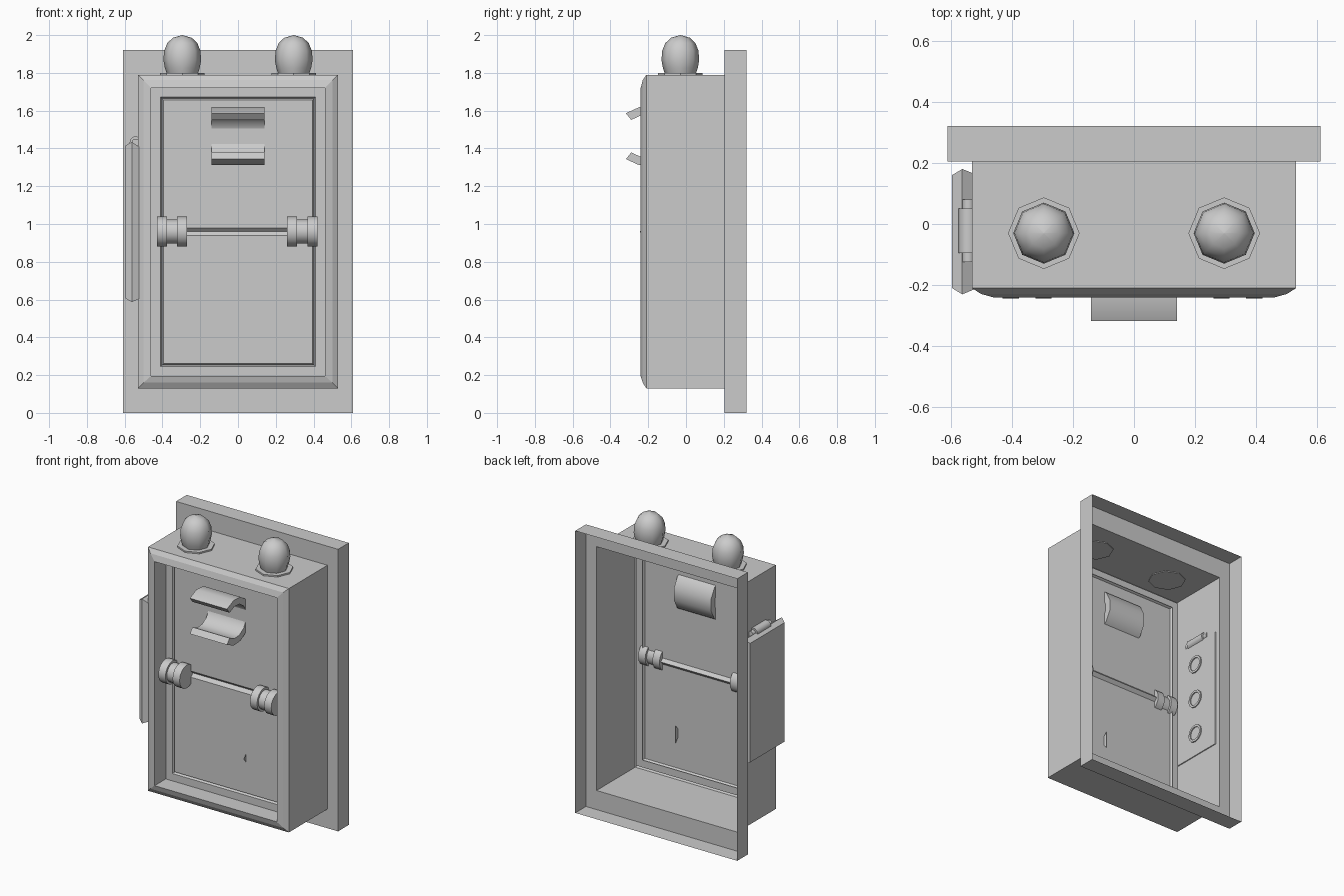
import bpy, bmesh, math

if "Cube" in bpy.data.objects:
    bpy.data.objects.remove(bpy.data.objects["Cube"])

grey = bpy.data.materials.new("plain grey")
grey.diffuse_color = (0.6, 0.6, 0.6, 1)
grey.use_nodes = True
grey.node_tree.nodes["Principled BSDF"].inputs["Base Color"].default_value = grey.diffuse_color


def make(name, verts, faces, smooth=None, solid=True):
    """Mesh object from points and faces; closed solids get their normals fixed."""
    me = bpy.data.meshes.new(name)
    me.from_pydata(verts, [], faces)
    if solid:
        bm = bmesh.new()
        bm.from_mesh(me)
        bmesh.ops.recalc_face_normals(bm, faces=bm.faces)
        bm.to_mesh(me)
        bm.free()
    me.materials.append(grey)
    ob = bpy.data.objects.new(name, me)
    bpy.context.collection.objects.link(ob)
    if smooth:
        bpy.ops.object.select_all(action='DESELECT')
        ob.select_set(True)
        bpy.context.view_layer.objects.active = ob
        bpy.ops.object.shade_smooth_by_angle(angle=math.radians(smooth))
    return ob


def loft(name, loops, cap_start=True, cap_end=True, smooth=None, solid=True):
    """Skin a list of equal-length closed loops."""
    n = len(loops[0])
    verts = [p for l in loops for p in l]
    faces = []
    for k in range(len(loops) - 1):
        for i in range(n):
            j = (i + 1) % n
            faces.append((k * n + i, k * n + j, (k + 1) * n + j, (k + 1) * n + i))
    if cap_start:
        faces.append(tuple(range(n))[::-1])
    if cap_end:
        faces.append(tuple(range(len(verts) - n, len(verts))))
    return make(name, verts, faces, smooth, solid)


def circle(r, n, put):
    return [put(r * math.cos(2 * math.pi * i / n), r * math.sin(2 * math.pi * i / n))
            for i in range(n)]


def rect(hx, z0, z1, y):
    return [(-hx, y, z0), (hx, y, z0), (hx, y, z1), (-hx, y, z1)]


# Housing: open-backed shell with wall flange, rounded bezel, recess and door seam
loft("housing", [rect(*r) for r in (
    (0.61, 0.0, 1.92, 0.32), (0.61, 0.0, 1.92, 0.205),
    (0.53, 0.13, 1.79, 0.205), (0.53, 0.13, 1.79, -0.21),
    (0.50, 0.16, 1.762, -0.229), (0.46, 0.195, 1.72, -0.24),
    (0.46, 0.195, 1.72, -0.12), (0.41, 0.245, 1.672, -0.12),
    (0.402, 0.253, 1.664, -0.105), (0.394, 0.261, 1.656, -0.12))],
    cap_start=False, cap_end=False, solid=False)

# Upper and lower doors with a V seam between them
rows = [(0.261, -0.12), (0.938, -0.12), (0.96, -0.10), (0.98, -0.12), (1.656, -0.12)]
make("doors", [(x, y, z) for z, y in rows for x in (-0.394, 0.394)],
     [(2 * k, 2 * k + 1, 2 * k + 3, 2 * k + 2) for k in range(len(rows) - 1)], solid=False)

# Handle: C-shaped grip, open to the front
angles = [math.radians(51 + 258 * i / 9) for i in range(10)]


def arc(r, x):
    return [(x, -0.22 - r * math.cos(a), 1.465 + r * math.sin(a)) for a in angles]


loops = [arc(0.156, x) + arc(0.111, x)[::-1] for x in (-0.14, 0.14)]
n = 10
verts = loops[0] + loops[1]
faces = [(i, (i + 1) % 20, 20 + (i + 1) % 20, 20 + i) for i in range(20)]
for o in (0, 20):
    faces += [(o + i, o + i + 1, o + 18 - i, o + 19 - i) for i in range(n - 1)]
make("handle", verts, faces, smooth=35)

# Hinges: two round cheeks around a thinner knuckle
for side, cx in (("left", -0.35), ("right", 0.34)):
    for part, x0, x1, r in (("outer_cheek", -0.08, -0.027, 0.079),
                            ("knuckle", -0.027, 0.027, 0.064),
                            ("inner_cheek", 0.027, 0.08, 0.079)):
        loft(f"{side}_hinge_{part}",
             [circle(r, 16, lambda a, b, x=x: (cx + x, -0.164 + a, 0.96 + b))
              for x in (x0, x1)], smooth=35)

# Latch fin on the lower door
make("latch_fin", [(0.145, -0.145, 0.50), (0.145, -0.095, 0.44), (0.145, -0.095, 0.56)],
     [(0, 1, 2)], solid=False)

# Lamps on the top: octagonal base plates and smooth domes
for side, cx in (("left", -0.295), ("right", 0.295)):
    def ring(r, z):
        return circle(r, 8, lambda a, b: (cx + a, -0.03 + b, z))
    loft(f"{side}_lamp_base", [ring(0.117, 1.785), ring(0.117, 1.80)])
    loft(f"{side}_lamp_dome", [ring(r, z) for r, z in (
        (0.08, 1.79), (0.092, 1.825), (0.10, 1.868), (0.096, 1.917),
        (0.08, 1.957), (0.05, 1.986), (0.001, 2.0))], smooth=50)


# Side cover: bevelled plate on the left wall
def plate(x, hy, z0, z1):
    return [(x, -0.025 - hy, z0), (x, -0.025 + hy, z0),
            (x, -0.025 + hy, z1), (x, -0.025 - hy, z1)]


loft("side_cover", [plate(-0.595, 0.185, 0.605, 1.415), plate(-0.562, 0.205, 0.587, 1.435),
                    plate(-0.525, 0.19, 0.603, 1.41)])

# Side cover hinge barrel and pin
for name, r, y0, y1 in (("side_hinge_barrel", 0.032, -0.095, 0.05),
                        ("side_hinge_pin", 0.02, -0.125, 0.08)):
    loft(name, [circle(r, 10, lambda a, b, y=y: (-0.542 + a, y, 1.432 + b))
                for y in (y0, y1)], smooth=40)

# Round sockets on the inner side of the cover
for k in range(3):
    z = 0.76 + 0.25 * k
    rings = [circle(r, 12, lambda a, b, x=x: (x, -0.025 + a, z + b))
             for r, x in ((0.06, -0.53), (0.06, -0.517), (0.045, -0.517), (0.045, -0.524))]
    loft(f"socket_{k + 1}", rings, smooth=40)
